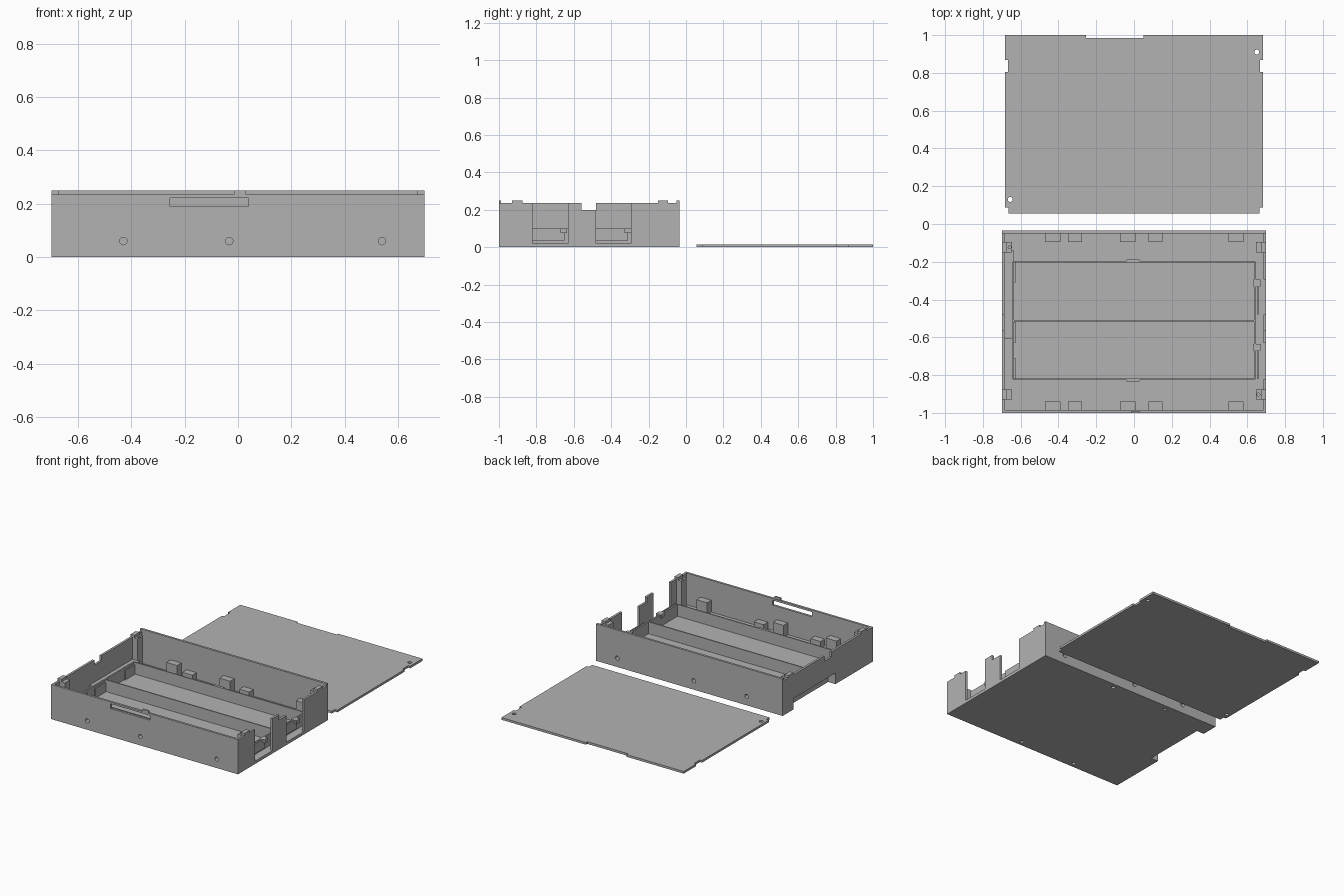
import bpy, bmesh
from mathutils import Matrix

if "Cube" in bpy.data.objects:
    bpy.data.objects.remove(bpy.data.objects["Cube"])

grey = bpy.data.materials.new("matte grey")
grey.diffuse_color = (0.45, 0.45, 0.45, 1)
grey.use_nodes = True
grey.node_tree.nodes["Principled BSDF"].inputs["Base Color"].default_value = grey.diffuse_color

Y0, Y1, W, T = -1.0, -0.035, 0.70, 0.015   # tray front, back, half width, wall


def finish(name, bm):
    bmesh.ops.recalc_face_normals(bm, faces=bm.faces)
    me = bpy.data.meshes.new(name)
    bm.to_mesh(me)
    bm.free()
    me.materials.append(grey)
    ob = bpy.data.objects.new(name, me)
    bpy.context.collection.objects.link(ob)
    return ob


def prism(name, pts, axis, lo, hi):
    """Extrude a flat outline along x, y or z."""
    place = {"x": lambda a, b, c: (c, a, b),
             "y": lambda a, b, c: (a, c, b),
             "z": lambda a, b, c: (a, b, c)}[axis]
    bm = bmesh.new()
    low = [bm.verts.new(place(a, b, lo)) for a, b in pts]
    high = [bm.verts.new(place(a, b, hi)) for a, b in pts]
    bm.faces.new(low)
    bm.faces.new(high)
    n = len(pts)
    for i in range(n):
        j = (i + 1) % n
        bm.faces.new((low[i], low[j], high[j], high[i]))
    return finish(name, bm)


def box(name, x0, x1, y0, y1, z0, z1):
    return prism(name, [(x0, y0), (x1, y0), (x1, y1), (x0, y1)], "z", z0, z1)


def drill(name, x, y, z, r, depth, axis):
    """Round hole cutter centred on a point."""
    bm = bmesh.new()
    rot = Matrix.Rotation(1.5707963, 4, "X") if axis == "y" else Matrix()
    bmesh.ops.create_cone(bm, cap_ends=True, segments=24, radius1=r, radius2=r,
                          depth=depth, matrix=Matrix.Translation((x, y, z)) @ rot)
    return finish(name, bm)


def cut(ob, cutter):
    cutter.hide_render = True
    cutter.hide_viewport = True
    m = ob.modifiers.new("cut", "BOOLEAN")
    m.operation = "DIFFERENCE"
    m.solver = "EXACT"
    m.object = cutter


# floor, leaving an open pocket along the left edge
P0, P1, PX, PZ = -0.60, -0.15, -0.645, 0.075
floor = prism("floor", [(-W, Y0), (W, Y0), (W, Y1), (-W, Y1), (-W, P1),
                        (PX, P1), (PX, P0), (-W, P0)], "z", 0, 0.02)
box("pocket_roof", -W + T, PX, P0, P1, PZ, PZ + 0.01)
box("pocket_inner_wall", PX, PX + 0.01, P0 - 0.01, P1 + 0.01, 0.01, PZ + 0.01)
for y in (P0 - 0.01, P1):
    box("pocket_end", -W + T, PX, y, y + 0.01, 0.01, PZ + 0.01)

# front and back walls
front = box("front_wall", -W, W, Y0, Y0 + T, 0, 0.235)
cut(front, box("latch_slot_cutter", -0.255, 0.04, Y0 - 0.05, Y0 + 0.05, 0.19, 0.222))
box("latch_tab", -0.015, 0.03, Y0, Y0 + 0.01, 0.23, 0.25)
back = box("back_wall", -W, W, Y1 - T, Y1, 0, 0.25)

# side walls, both with the shallow top notch
prism("left_wall", [(Y0, 0), (P0, 0), (P0, PZ), (P1, PZ), (P1, 0), (Y1, 0),
                    (Y1, 0.235), (-0.48, 0.235), (-0.48, 0.2), (-0.56, 0.2),
                    (-0.56, 0.235), (Y0, 0.235)], "x", -W, -W + T)
prism("right_wall", [(Y0, 0), (Y1, 0), (Y1, 0.235), (-0.295, 0.235), (-0.295, 0.02),
                     (-0.48, 0.02), (-0.48, 0.2), (-0.56, 0.2), (-0.56, 0.235),
                     (-0.63, 0.235), (-0.63, 0.02), (-0.82, 0.02), (-0.82, 0.235),
                     (Y0, 0.235)], "x", W - T, W)

# cell bay rails and end plates
for name, y in (("front_rail", -0.825), ("middle_rail", -0.515), ("back_rail", -0.205)):
    box(name, -0.64, 0.64, y, y + 0.008, 0.01, 0.10)
for y in (-0.835, -0.197):
    box("rail_rib", -0.04, 0.03, y, y + 0.01, 0.01, 0.10)
box("left_end_plate", -0.645, -0.635, -0.82, -0.2, 0.01, 0.10)
box("right_end_plate", 0.635, 0.645, -0.82, -0.2, 0.01, 0.10)
for y0, y1 in ((-0.82, -0.65), (-0.48, -0.31)):
    box("contact_plate", 0.65, 0.658, y0, y1, 0.035, 0.10)
    box("contact_lug", 0.63, 0.67, y1 - 0.02, y1 + 0.015, 0.075, 0.10)
for y0, y1 in ((-0.82, -0.71), (-0.63, -0.52), (-0.31, -0.2)):
    box("left_contact", -0.637, -0.627, y0, y1, 0.015, 0.085)

# screw blocks along front and back walls with side or bottom holes
for side, wall in ((0, front), (1, back)):
    y0, y1 = ((Y0 + 0.01, Y0 + 0.06), (Y1 - 0.06, Y1 - 0.01))[side]
    edge = (Y0, Y1)[side]
    for x in (-0.43, -0.033, 0.54):
        b = box("tall_block", x - 0.04, x + 0.04, y0, y1, 0.02, 0.10)
        hole = drill("side_hole_cutter", x, edge, 0.06, 0.014, 0.09, "y")
        cut(wall, hole)
        cut(b, hole)
    for x in (-0.313, 0.113):
        b = box("low_block", x - 0.037, x + 0.037, y0, y1, 0.015, 0.065)
        hole = drill("bottom_hole_cutter", x, (y0 + y1) / 2, 0.02, 0.012, 0.07, "z")
        cut(floor, hole)
        cut(b, hole)

# corner posts with a raised lid stop
for sx in (-1, 1):
    for y0, y1 in ((-0.93, -0.875), (-0.15, -0.095)):
        xa, xb = sorted((sx * 0.647, sx * 0.69))
        post = box("corner_post", xa, xb, y0, y1, 0.01, 0.232)
        if (sx < 0) == (y0 > -0.5):
            cut(post, drill("post_hole_cutter", sx * 0.658, (y0 + y1) / 2, 0.22,
                            0.008, 0.12, "z"))
        xa, xb = sorted((sx * 0.672, sx * W))
        box("lid_stop", xa, xb, y0, y1, 0.225, 0.25)

# separate flat lid with edge notches and two holes
right_edge = [(0.665, 0.055), (0.665, 0.088), (0.683, 0.088), (0.683, 0.805),
              (0.668, 0.805), (0.668, 0.868), (0.683, 0.868), (0.683, 1.0)]
latch = [(0.05, 1.0), (0.05, 0.985), (-0.255, 0.985), (-0.255, 1.0)]
lid = prism("lid", right_edge + latch + [(-x, y) for x, y in reversed(right_edge)],
            "z", 0, 0.015)
for x, y in ((0.65, 0.91), (-0.655, 0.13)):
    cut(lid, drill("lid_hole_cutter", x, y, 0.0, 0.013, 0.1, "z"))
